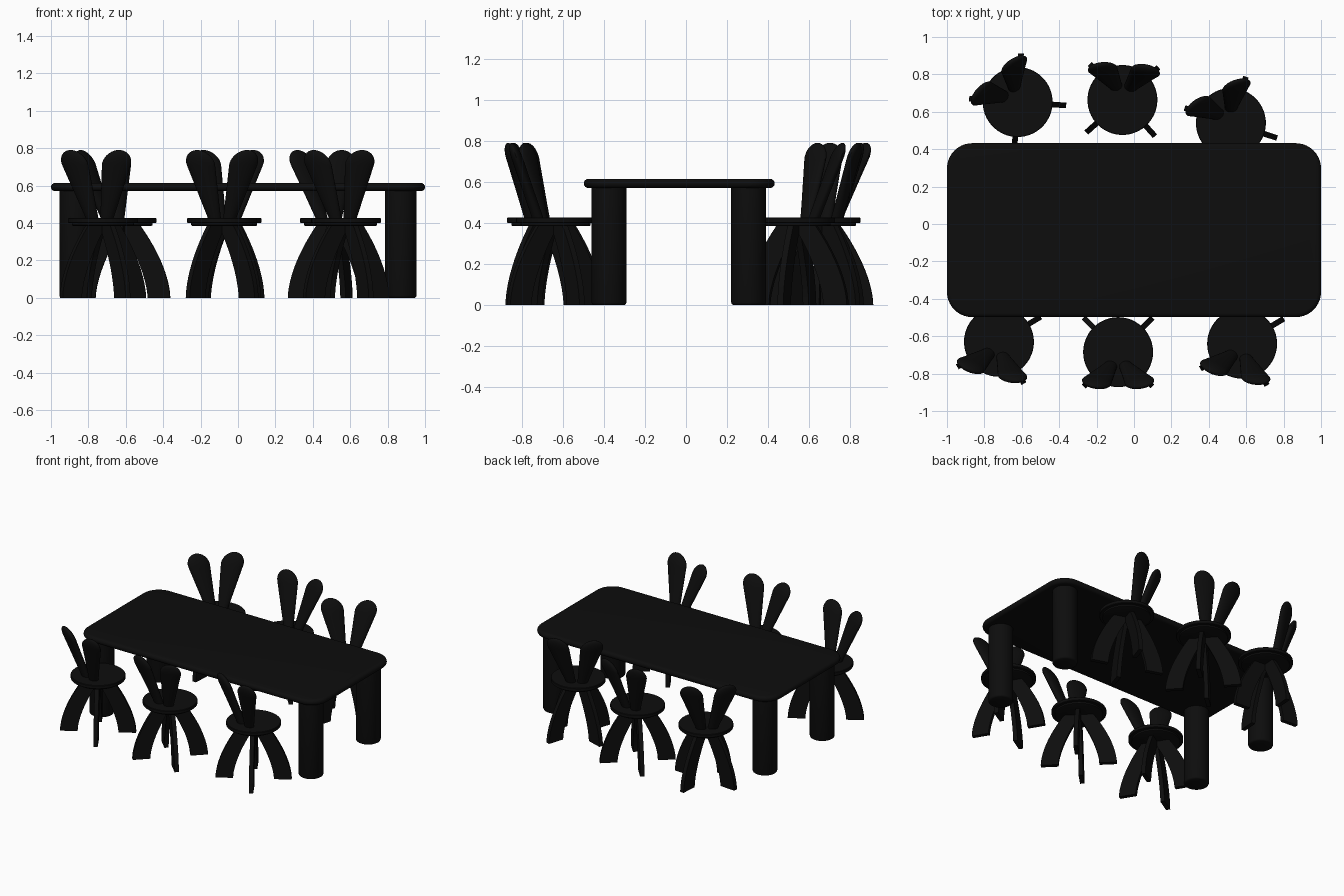
import bpy, bmesh, math
from mathutils import Matrix, Vector

if "Cube" in bpy.data.objects:
    bpy.data.objects.remove(bpy.data.objects["Cube"])

black = bpy.data.materials.new("black paint")
black.use_nodes = True
black.diffuse_color = (0.004, 0.004, 0.004, 1)
black.node_tree.nodes["Principled BSDF"].inputs["Base Color"].default_value = black.diffuse_color


def loft(name, rings):
    """Skin a stack of equal-length point rings and cap both ends."""
    bm = bmesh.new()
    loops = [[bm.verts.new(p) for p in ring] for ring in rings]
    n = len(loops[0])
    for a, b in zip(loops, loops[1:]):
        for i in range(n):
            j = (i + 1) % n
            bm.faces.new((a[i], a[j], b[j], b[i]))
    bm.faces.new(loops[0][::-1])
    bm.faces.new(loops[-1])
    bmesh.ops.recalc_face_normals(bm, faces=bm.faces)
    mesh = bpy.data.meshes.new(name)
    bm.to_mesh(mesh)
    bm.free()
    mesh.materials.append(black)
    return mesh


def ellipse(centre, rx, ry, n):
    angles = [2 * math.pi * i / n for i in range(n)]
    return [Vector(centre) + Vector((rx * math.cos(a), ry * math.sin(a), 0)) for a in angles]


def turned(name, profile, n=48):
    return loft(name, [ellipse((0, 0, z), r, r, n) for r, z in profile])


def place(name, mesh, matrix):
    obj = bpy.data.objects.new(name, mesh)
    bpy.context.collection.objects.link(obj)
    obj.matrix_world = matrix
    bpy.ops.object.select_all(action='DESELECT')
    obj.select_set(True)
    bpy.context.view_layer.objects.active = obj
    bpy.ops.object.shade_smooth_by_angle(angle=math.radians(40))
    return obj


# Table top: rounded rectangle with a rolled edge
TABLE_Y = -0.033


def rounded_rect(inset, z, hx=1.0, hy=0.465, radius=0.135, steps=10):
    pts = []
    for k, (sx, sy) in enumerate(((1, 1), (-1, 1), (-1, -1), (1, -1))):
        for i in range(steps + 1):
            a = math.pi / 2 * (k + i / steps)
            r = radius - inset
            pts.append((sx * (hx - radius) + r * math.cos(a),
                        sy * (hy - radius) + r * math.sin(a), z))
    return pts


edge = 0.022
rolled = [math.pi * (i / 8 - 0.5) for i in range(9)]
top = loft("table_top", [rounded_rect(edge * (1 - math.cos(a)), 0.592 + edge * math.sin(a)) for a in rolled])
place("table_top", top, Matrix.Translation((0, TABLE_Y, 0)))

# Table legs: thick cylinders with softened feet
table_leg = turned("table_leg", [(0.075, 0), (0.082, 0.004), (0.085, 0.012), (0.085, 0.58)])
for x, side in ((0.87, "left"), (-0.87, "right")):
    for y, end in ((-0.375, "front"), (0.305, "back")):
        place(f"table_leg_{end}_{side}", table_leg, Matrix.Translation((x, y, 0)))

# Chair seat and the smaller disc beneath it
seat = turned("seat", [(0.184, 0.4), (0.187, 0.403), (0.187, 0.423), (0.184, 0.426)])
under_disc = turned("under_disc", [(0.16, 0.385), (0.165, 0.388), (0.165, 0.401)])


# Curved plank leg, sweeping outward to the floor
def plank_ring(z, half=0.015):
    outer = 0.26 - 0.17 * (z / 0.4) ** 1.7
    inner = 0.14 * (1 - min(1, z / 0.37) ** 1.6)
    return [(inner, -half, z), (outer, -half, z), (outer, half, z), (inner, half, z)]


chair_leg = loft("chair_leg", [plank_ring(0.39 * i / 14) for i in range(15)])


# Ear-shaped backrest paddle: straight taper with a round top
def ear_rings(steps=24):
    low, high, widest = 0.39, 0.79, 0.715
    for i in range(steps + 1):
        t = math.sin(math.pi / 2 * i / steps)
        z = low + (high - low) * t
        width = 0.03 + 0.048 * (min(z, widest) - low) / (widest - low)
        cap = max(0, (z - widest) / (high - widest))
        scale = max(0.04, math.sqrt(max(0, 1 - cap * cap)))
        yield ellipse((-0.135 * t, 0.075 * t, z), 0.028 * scale, width * scale, 24)


ear = loft("backrest_ear", list(ear_rings()))
yaw = Matrix.Rotation(math.radians(-12), 4, 'Z')
ear_left = Matrix.Translation((-0.065, 0.032, 0)) @ yaw
mirror = Matrix.Scale(-1, 4, (0, 1, 0))
ear_mirrored = ear.copy()
ear_mirrored.transform(mirror @ ear_left)
ear_mirrored.flip_normals()
ear.transform(ear_left)

# Six chairs: position and facing angle
chairs = {
    "back_right": (-0.622, 0.652, -49),
    "back_middle": (-0.062, 0.663, -93),
    "back_left": (0.518, 0.54, -63),
    "front_right": (-0.722, -0.63, 76),
    "front_middle": (-0.085, -0.685, 90),
    "front_left": (0.578, -0.64, 76),
}
for where, (x, y, facing) in chairs.items():
    frame = Matrix.Translation((x, y, 0)) @ Matrix.Rotation(math.radians(facing), 4, 'Z')
    place(f"seat_{where}", seat, frame)
    place(f"under_disc_{where}", under_disc, frame)
    place(f"backrest_ear_a_{where}", ear, frame)
    place(f"backrest_ear_b_{where}", ear_mirrored, frame)
    for k in range(4):
        turn = Matrix.Rotation(math.radians(45 + 90 * k), 4, 'Z')
        place(f"chair_leg_{k + 1}_{where}", chair_leg, frame @ turn)
